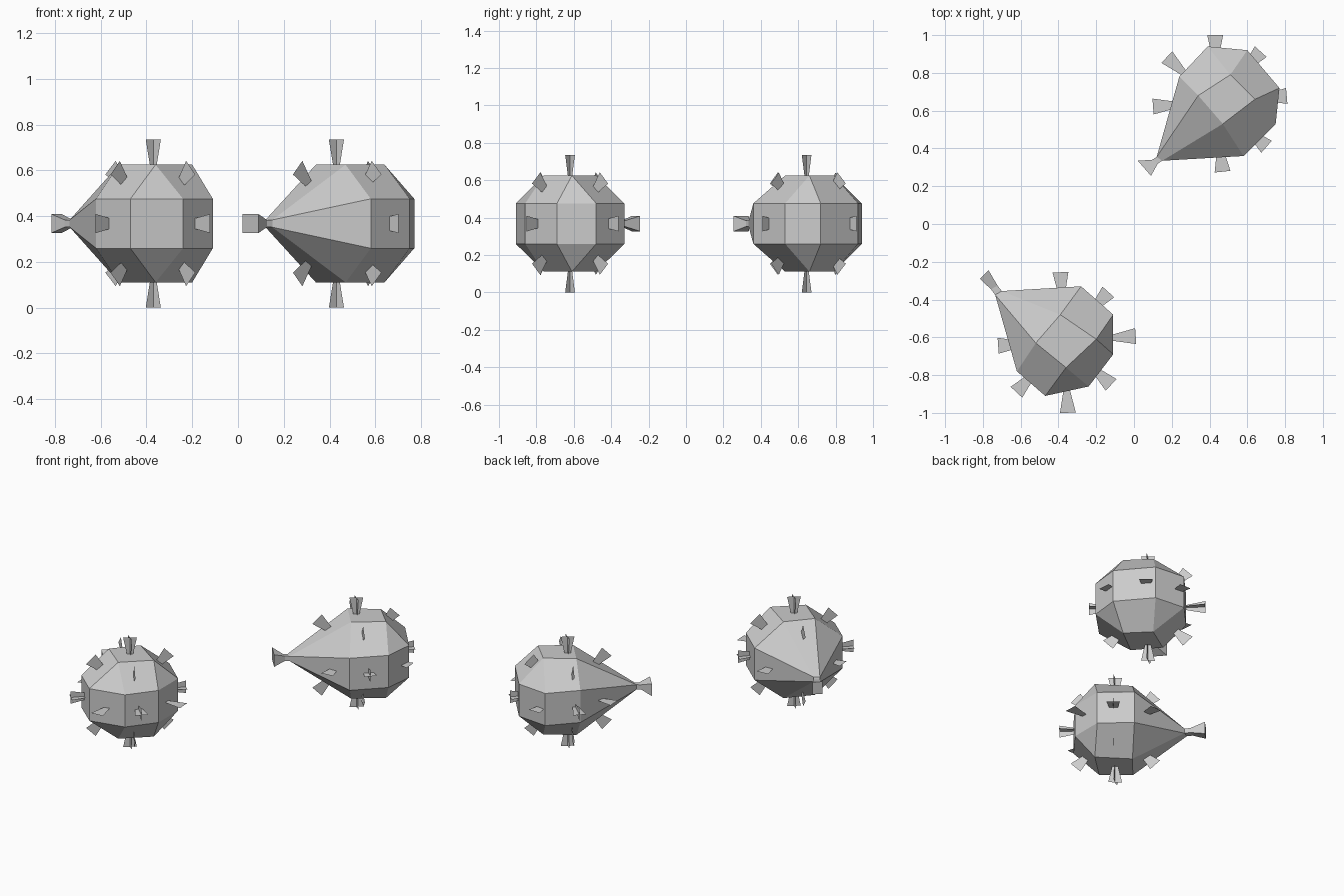
import bpy
import bmesh
from math import radians, cos, sin
from mathutils import Vector

if "Cube" in bpy.data.objects:
    bpy.data.objects.remove(bpy.data.objects["Cube"], do_unlink=True)

grey = bpy.data.materials.new("plain grey")
grey.use_nodes = True
grey.diffuse_color = (0.6, 0.6, 0.6, 1)
grey.node_tree.nodes["Principled BSDF"].inputs["Base Color"].default_value = (0.6, 0.6, 0.6, 1)

MID = 0.3675      # height of the fish centre line
SHOULDER = 0.108  # half height of the widest band
CROWN = 0.257     # half height of the flat top and bottom
TIP = 0.016       # half height where the body meets the tail


def finish(bm, name, fix_normals=True):
    if fix_normals:
        bmesh.ops.recalc_face_normals(bm, faces=bm.faces)
    mesh = bpy.data.meshes.new(name)
    bm.to_mesh(mesh)
    bm.free()
    mesh.materials.append(grey)
    obj = bpy.data.objects.new(name, mesh)
    bpy.context.collection.objects.link(obj)


def level(bm, points, heights):
    return [bm.verts.new((x, y, MID + h)) for (x, y), h in zip(points, heights)]


def build_body(name, ring, crown):
    # faceted eight-sided body, drawn out to a point at the last two ring points
    bm = bmesh.new()
    half = [SHOULDER] * 6 + [TIP] * 2
    rings = {}
    for s in (1, -1):
        band = rings[s] = level(bm, ring, [s * h for h in half])
        cap = level(bm, crown, [s * CROWN] * 4)
        bm.faces.new(cap)
        for k in range(4):
            bm.faces.new((cap[k], band[2 * k - 1], band[2 * k]))
            bm.faces.new((cap[k], band[2 * k], band[2 * k + 1], cap[(k + 1) % 4]))
    for i in range(8):
        j = (i + 1) % 8
        bm.faces.new((rings[1][i], rings[1][j], rings[-1][j], rings[-1][i]))
    finish(bm, name)


def build_tail(name, tip, end):
    # thin neck flaring to a blunt end
    a, b = [Vector(p) for p in tip]
    c, d = [Vector(p) for p in end]
    shift = ((c + d) - (a + b)) * 0.15
    bm = bmesh.new()
    loops = []
    for p, q, h in ((a, b, TIP), (a + shift, b + shift, TIP), (c, d, 0.041)):
        loops.append(level(bm, (p, q, q, p), (h, h, -h, -h)))
    for low, high in zip(loops, loops[1:]):
        for i in range(4):
            j = (i + 1) % 4
            bm.faces.new((low[i], low[j], high[j], high[i]))
    bm.faces.new(loops[-1])
    finish(bm, name)


def add_spike(bm, centre, out, side, reach):
    # flat blade that widens outwards
    corners = []
    for dist, w in ((reach - 0.125, 0.016), (reach, 0.042)):
        corners.append([bm.verts.new(centre + out * dist + side * s * w) for s in (-1, 1)])
    (p, q), (r, t) = corners
    bm.faces.new((p, q, t, r))


def direction(angle, lift=0):
    a, e = radians(angle), radians(lift)
    return Vector((cos(a) * cos(e), sin(a) * cos(e), sin(e)))


def build_spikes(name, centre, flat, crossed, slanted):
    centre = Vector((*centre, MID))
    up = Vector((0, 0, 1))
    bm = bmesh.new()
    # around the middle: level blades, and crossed pairs on the diagonals
    for angle, reach in flat + crossed:
        add_spike(bm, centre, direction(angle), direction(angle + 90), reach)
    for angle, reach in crossed:
        add_spike(bm, centre, direction(angle), up, reach)
    # upright slanted blades, above and below
    for angle in slanted:
        for lift in (45, -45):
            add_spike(bm, centre, direction(angle, lift), direction(angle, lift + 90), 0.345)
    # crossed pairs at the crown and underneath
    for out in (up, -up):
        for angle in (38, 142):
            add_spike(bm, centre, out, direction(angle), MID)
    finish(bm, name, False)


# front fish
tip = [(-0.70, -0.355), (-0.735, -0.375)]
build_body("front_body",
           [(-0.28, -0.33), (-0.11, -0.48), (-0.11, -0.69),
            (-0.24, -0.86), (-0.47, -0.91), (-0.62, -0.78), tip[1], tip[0]],
           [(-0.39, -0.48), (-0.20, -0.61), (-0.36, -0.76), (-0.52, -0.63)])
build_tail("front_tail", tip, [(-0.77, -0.245), (-0.815, -0.29)])
build_spikes("front_spikes", (-0.37, -0.62),
             [(4, 0.38), (-87, 0.38), (184, 0.35), (93, 0.365)],
             [(227, 0.37), (-43, 0.34), (48, 0.35)],
             [140, 48, 227, 312])

# back fish
tip = [(0.12, 0.355), (0.15, 0.335)]
build_body("back_body",
           [(0.24, 0.78), (0.39, 0.94), (0.60, 0.92),
            (0.77, 0.72), (0.75, 0.53), (0.58, 0.36), tip[1], tip[0]],
           [(0.34, 0.68), (0.51, 0.79), (0.64, 0.66), (0.47, 0.53)])
build_tail("back_tail", tip, [(0.02, 0.335), (0.09, 0.255)])
build_spikes("back_spikes", (0.43, 0.645),
             [(90, 0.355), (184, 0.33), (-84, 0.37), (5, 0.38)],
             [(137, 0.35), (48, 0.36), (-41, 0.36)],
             [134, 50, -44, 226])
